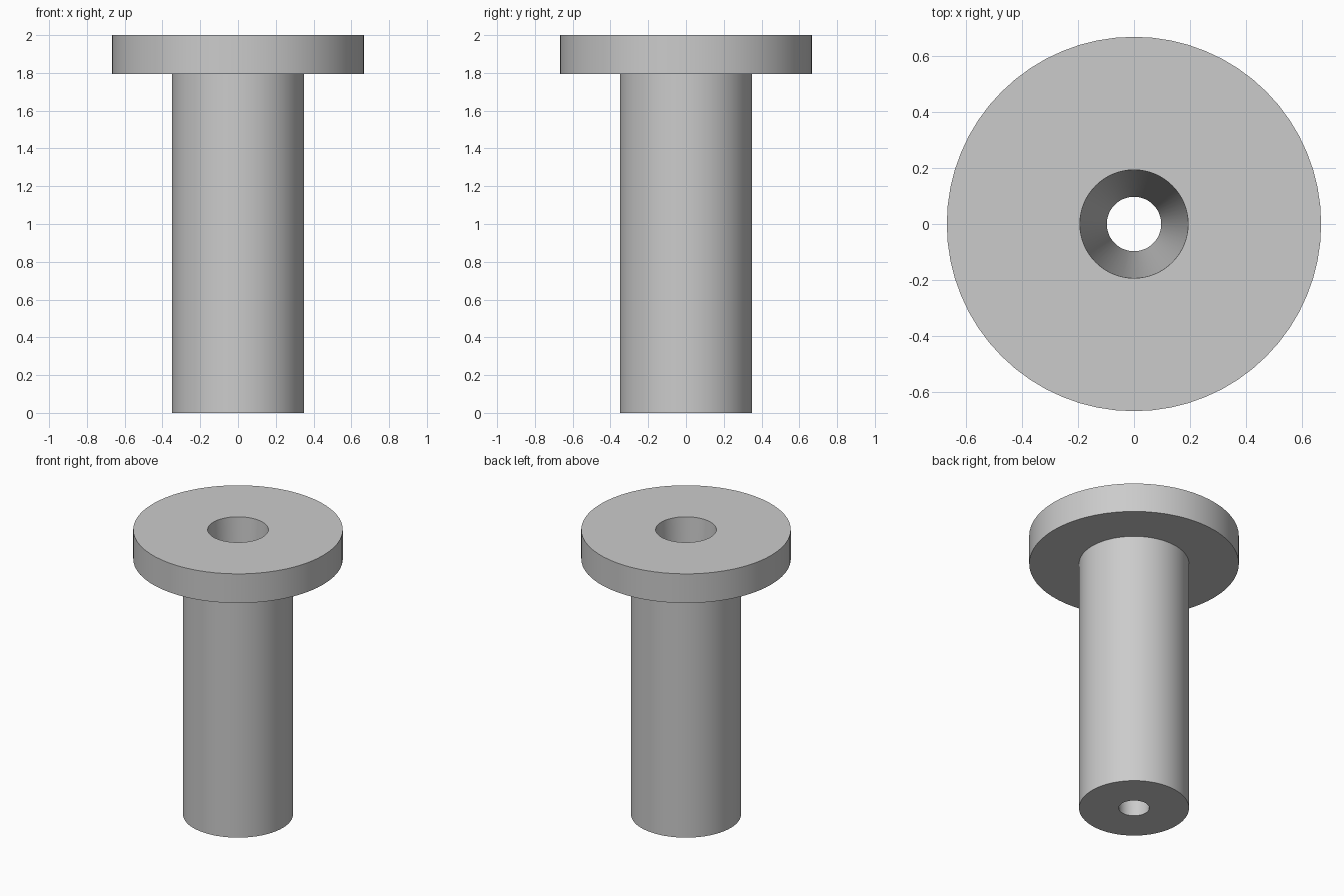
import bpy, bmesh, math

if "Cube" in bpy.data.objects:
    bpy.data.objects.remove(bpy.data.objects["Cube"])

SIDES = 64

grey = bpy.data.materials.new("plain grey")
grey.diffuse_color = (0.6, 0.6, 0.6, 1)
grey.use_nodes = True
grey.node_tree.nodes["Principled BSDF"].inputs["Base Color"].default_value = grey.diffuse_color

# closed half-section (radius, height): shaft, flange and tapered through bore
profile = [(0.097, 0), (0.35, 0), (0.35, 1.795), (0.667, 1.795),
           (0.667, 2), (0.193, 2)]

bm = bmesh.new()
rings = []
for i in range(SIDES):
    a = 2 * math.pi * i / SIDES
    rings.append([bm.verts.new((r * math.cos(a), r * math.sin(a), z))
                  for r, z in profile])
n = len(profile)
for i in range(SIDES):
    here, there = rings[i], rings[(i + 1) % SIDES]
    for j in range(n):
        k = (j + 1) % n
        bm.faces.new((here[j], there[j], there[k], here[k]))
bmesh.ops.recalc_face_normals(bm, faces=bm.faces)

mesh = bpy.data.meshes.new("flanged_bushing")
bm.to_mesh(mesh)
bm.free()
mesh.materials.append(grey)
bushing = bpy.data.objects.new("flanged_bushing", mesh)
bpy.context.collection.objects.link(bushing)

# round walls smooth, rims sharp
bpy.context.view_layer.objects.active = bushing
bushing.select_set(True)
bpy.ops.object.shade_smooth_by_angle(angle=math.radians(30))
